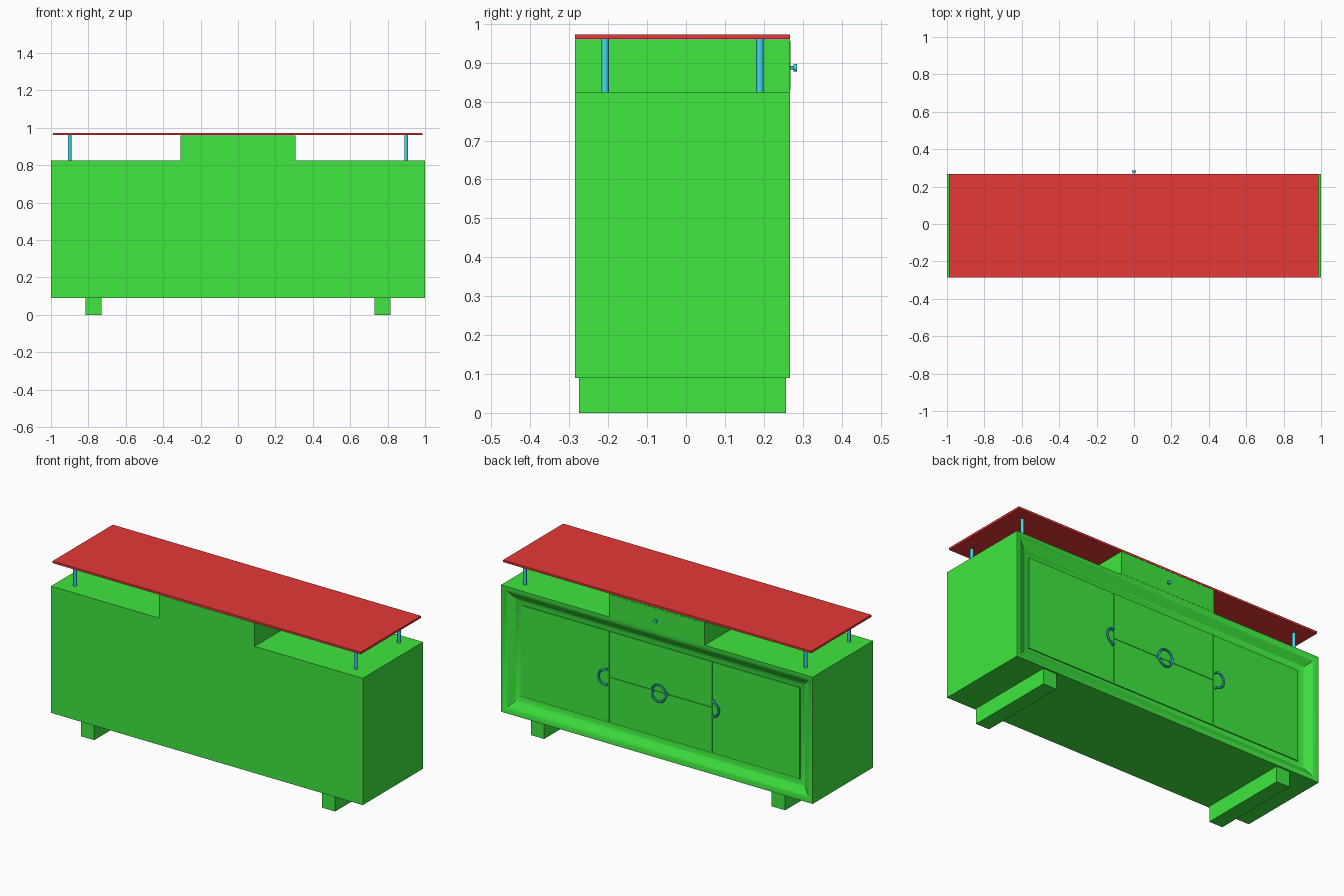
import bpy, bmesh, math
from mathutils import Vector

if "Cube" in bpy.data.objects:
    bpy.data.objects.remove(bpy.data.objects["Cube"])


def material(name, color):
    m = bpy.data.materials.new(name)
    m.diffuse_color = (*color, 1)
    m.use_nodes = True
    m.node_tree.nodes["Principled BSDF"].inputs["Base Color"].default_value = m.diffuse_color
    return m


GREEN = material("green_lacquer", (0.05, 0.8, 0.05))
RED = material("red_top", (0.8, 0.04, 0.04))
CYAN = material("cyan_metal", (0.05, 0.7, 0.8))
BACK, FACE = -0.285, 0.267          # y of the plain side and of the door side
Z0, Z1, ZTOP = 0.09, 0.825, 0.96


def finish(name, bm, mat, smooth=False):
    bmesh.ops.recalc_face_normals(bm, faces=bm.faces)
    me = bpy.data.meshes.new(name)
    bm.to_mesh(me)
    bm.free()
    ob = bpy.data.objects.new(name, me)
    bpy.context.collection.objects.link(ob)
    me.materials.append(mat)
    if smooth:
        bpy.ops.object.select_all(action='DESELECT')
        bpy.context.view_layer.objects.active = ob
        ob.select_set(True)
        bpy.ops.object.shade_smooth_by_angle(angle=math.radians(35))
    return ob


def box(name, lo, hi, mat):
    bm = bmesh.new()
    bmesh.ops.create_cube(bm, size=1)
    for v in bm.verts:
        v.co = Vector([lo[i] + (v.co[i] + 0.5) * (hi[i] - lo[i]) for i in range(3)])
    return finish(name, bm, mat)


def cylinder(name, centre, radius, depth, axis, mat):
    bm = bmesh.new()
    bmesh.ops.create_cone(bm, cap_ends=True, segments=20, radius1=radius,
                          radius2=radius, depth=depth)
    rot = Vector((0, 0, 1)).rotation_difference(Vector(axis))
    for v in bm.verts:
        v.co = rot @ v.co + Vector(centre)
    return finish(name, bm, mat, True)


# cabinet body: nested rectangles give the back, sides, ogee moulding and recess floor
WX, WZ, DEPTH, STEPS = 0.105, 0.1, 0.04, 12
bm = bmesh.new()
loops = [(0, BACK)]
for i in range(STEPS + 1):
    t = i / STEPS
    loops.append((t, FACE - DEPTH * t * t * (3 - 2 * t)))
rings = []
for t, y in loops:
    x, a, b = 1 - WX * t, Z0 + WZ * t, Z1 - WZ * t
    rings.append([bm.verts.new(p) for p in ((-x, y, a), (x, y, a), (x, y, b), (-x, y, b))])
for r, s in zip(rings, rings[1:]):
    for k in range(4):
        bm.faces.new((r[k], r[(k + 1) % 4], s[(k + 1) % 4], s[k]))
bm.faces.new(rings[0])
bm.faces.new(rings[-1])
finish("cabinet_body", bm, GREEN, True)

# raised centre block and floating top
box("centre_block", (-0.307, BACK, Z1), (0.307, FACE, ZTOP), GREEN)
box("table_top", (-0.99, BACK, 0.961), (0.987, FACE, 0.973), RED)

# doors and drawer fronts set in the recess
FLOOR = FACE - DEPTH
PANEL = FLOOR + 0.006
bottom, top, mid = Z0 + WZ + 0.003, Z1 - WZ - 0.003, (Z0 + Z1) / 2
for side, lo, hi in (("left", -0.892, -0.332), ("right", 0.332, 0.892)):
    box(side + "_door", (lo, FLOOR - 0.005, bottom), (hi, PANEL, top), GREEN)
box("lower_drawer", (-0.329, FLOOR - 0.005, bottom), (0.329, PANEL, mid - 0.001), GREEN)
box("middle_drawer", (-0.329, FLOOR - 0.005, mid + 0.001), (0.329, PANEL, top), GREEN)
box("upper_drawer", (-0.3, FACE - 0.005, Z1 + 0.005), (0.3, FACE + 0.001, ZTOP - 0.006), GREEN)

# posts and feet
for sx in (-1, 1):
    side = "left" if sx < 0 else "right"
    for y in (-0.208, 0.19):
        cylinder(side + "_post", (sx * 0.9, y, (Z1 + 0.961) / 2), 0.0095, 0.961 - Z1,
                 (0, 0, 1), CYAN)
    box(side + "_foot", (sx * 0.773 - 0.043, -0.275, 0), (sx * 0.773 + 0.043, 0.257, Z0), GREEN)


# half-ring handles: a bent round bar whose ends turn back into the panel
def half_ring(name, cx, cz, direction, radius=0.044, tube=0.006, sides=10, n=16):
    path = []
    for i in range(n + 1):
        a = direction + math.pi * (i / n - 0.5)
        path.append(Vector((cx + radius * math.cos(a), PANEL + 0.018, cz + radius * math.sin(a))))
    drop = Vector((0, -0.02, 0))
    path = [path[0] + drop] + path + [path[-1] + drop]
    centre = Vector((cx, 0, cz))
    bm = bmesh.new()
    rings = []
    for i, p in enumerate(path):
        tan = (path[min(i + 1, len(path) - 1)] - path[max(i - 1, 0)]).normalized()
        u = Vector((p.x - centre.x, 0, p.z - centre.z)).normalized()
        u = (u - tan * u.dot(tan)).normalized()
        w = tan.cross(u)
        rings.append([bm.verts.new(p + tube * (u * math.cos(2 * math.pi * k / sides)
                                               + w * math.sin(2 * math.pi * k / sides)))
                      for k in range(sides)])
    for r, s in zip(rings, rings[1:]):
        for k in range(sides):
            bm.faces.new((r[k], r[(k + 1) % sides], s[(k + 1) % sides], s[k]))
    bm.faces.new(rings[0])
    bm.faces.new(rings[-1])
    return finish(name, bm, CYAN, True)


half_ring("right_door_handle", 0.342, mid, 0)
half_ring("left_door_handle", -0.342, mid, math.pi)
half_ring("middle_drawer_handle", 0, mid + 0.004, math.pi / 2)
half_ring("lower_drawer_handle", 0, mid - 0.004, -math.pi / 2)

# knob on the upper drawer
cylinder("knob_stem", (0, 0.272, 0.887), 0.004, 0.014, (0, 1, 0), CYAN)
cylinder("knob_head", (0, 0.2805, 0.887), 0.01, 0.009, (0, 1, 0), CYAN)
